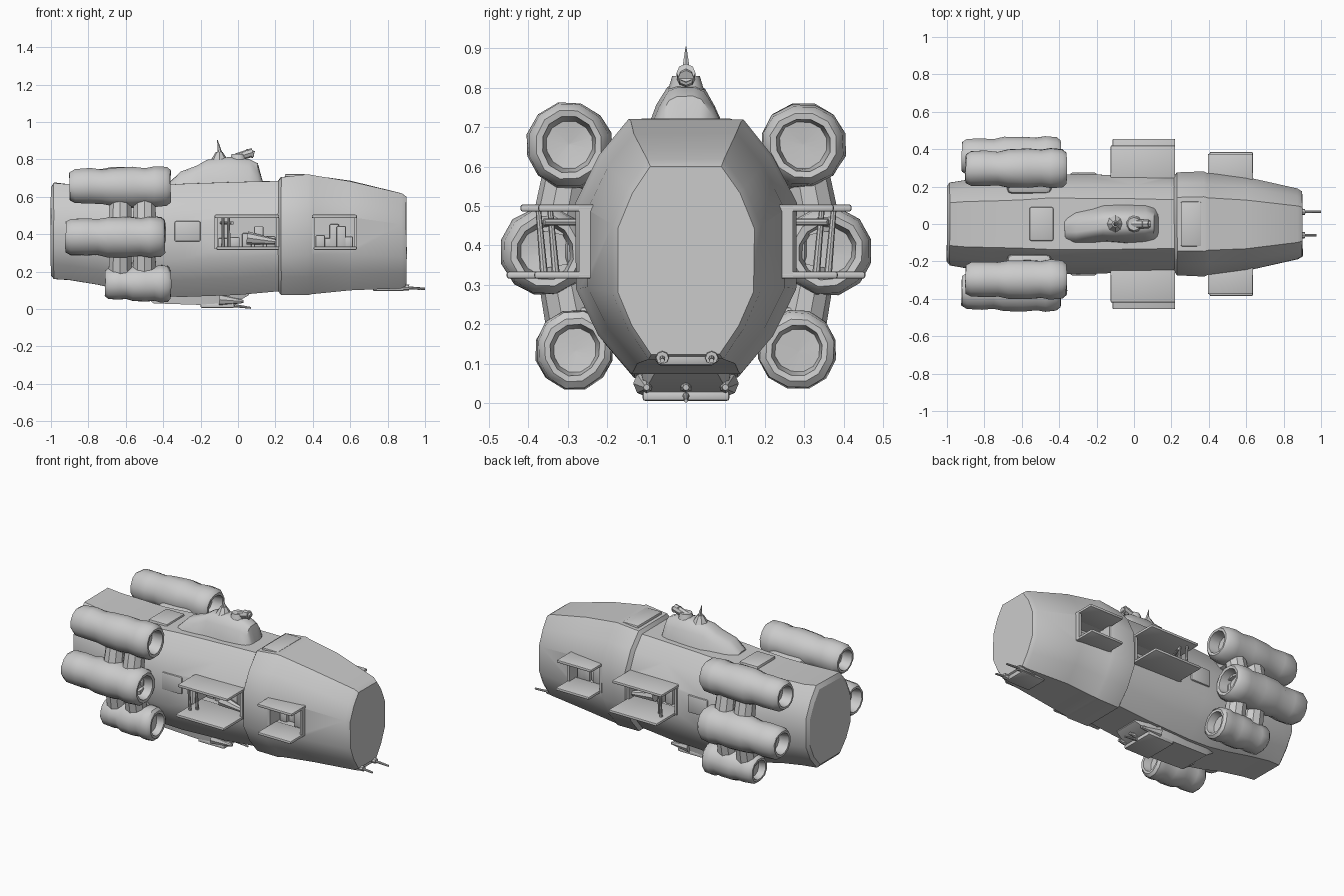
import bpy, bmesh, math, random
from mathutils import Vector, Matrix, noise

if "Cube" in bpy.data.objects:
    bpy.data.objects.remove(bpy.data.objects["Cube"])

random.seed(4)


def finish(name, bm, angle=35):
    bmesh.ops.recalc_face_normals(bm, faces=bm.faces)
    me = bpy.data.meshes.new(name)
    bm.to_mesh(me)
    bm.free()
    ob = bpy.data.objects.new(name, me)
    bpy.context.collection.objects.link(ob)
    smooth(ob, angle)
    return ob


def smooth(ob, angle=35):
    bpy.ops.object.select_all(action='DESELECT')
    bpy.context.view_layer.objects.active = ob
    ob.select_set(True)
    bpy.ops.object.shade_smooth_by_angle(angle=math.radians(angle))


def loft(name, rings, angle=35, lump=0.0):
    """Skin closed rings of points and cap both ends; lump adds slight dents."""
    bm = bmesh.new()
    rows = [[bm.verts.new(Vector(p) + lump * noise.noise_vector(Vector(p) * 9)) for p in r] for r in rings]
    n = len(rows[0])
    for a, b in zip(rows, rows[1:]):
        for i in range(n):
            j = (i + 1) % n
            bm.faces.new((a[i], a[j], b[j], b[i]))
    bm.faces.new(rows[0])
    bm.faces.new(rows[-1])
    return finish(name, bm, angle)


def box(name, lo, hi, bevel=0.0):
    lo, hi = Vector(lo), Vector(hi)
    bm = bmesh.new()
    bmesh.ops.create_cube(bm, size=1, matrix=Matrix.Translation((lo + hi) / 2) @ Matrix.Diagonal((hi - lo).to_4d()))
    if bevel:
        bmesh.ops.bevel(bm, geom=bm.edges[:], offset=bevel, segments=2, affect='EDGES', profile=0.5)
    return finish(name, bm)


def mbox(name, s, lo, hi, bevel=0.0):
    """Box given for the +y side, mirrored when s is -1."""
    y = sorted((s * lo[1], s * hi[1]))
    return box(name, (lo[0], y[0], lo[2]), (hi[0], y[1], hi[2]), bevel)


def rod(name, a, b, r1, r2, n=8):
    a, b = Vector(a), Vector(b)
    m = Matrix.Translation((a + b) / 2) @ (b - a).to_track_quat('Z', 'Y').to_matrix().to_4x4()
    bm = bmesh.new()
    bmesh.ops.create_cone(bm, cap_ends=True, segments=n, radius1=r1, radius2=r2, depth=(b - a).length, matrix=m)
    return finish(name, bm)


def hull_ring(x, w, zb, zt):
    """Octagonal section with slightly bulged chamfers."""
    h = zt - zb
    half = [(.5 * w, zb), (.79 * w, zb + .15 * h), (w, zb + .33 * h),
            (w, zb + .67 * h), (.79 * w, zb + .86 * h), (.52 * w, zt)]
    return [(x, y, z) for y, z in half] + [(x, -y, z) for y, z in reversed(half)]


# Main hull with raised collar and tapered nose
sections = [(-1, .2, .18, .65), (-.985, .22, .16, .675), (-.9, .235, .155, .665), (-.75, .24, .13, .66),
            (-.6, .25, .095, .655), (-.45, .265, .07, .66), (-.3, .265, .065, .67), (0, .26, .075, .68),
            (.215, .252, .095, .685), (.23, .275, .075, .705), (.375, .28, .075, .72), (.395, .27, .08, .715),
            (.6, .25, .1, .685), (.875, .188, .113, .618), (.9, .172, .125, .6)]
hull = loft("hull", [hull_ring(*s) for s in sections], 30, 0.004)

# Bay openings cut into both flanks: x0, x1, upper reach, lower reach
bays = [(-.125, .22, .42, .455), (.395, .635, .375, .385)]
for s in (-1, 1):
    for x0, x1, _, _ in bays:
        cut = mbox("bay_cutter", s, (x0 + .012, .13, .33), (x1 - .012, .5, .488))
        cut.hide_render = True
        mod = hull.modifiers.new("bay", 'BOOLEAN')
        mod.operation, mod.solver, mod.object = 'DIFFERENCE', 'EXACT', cut
        bpy.context.view_layer.objects.active = hull
        bpy.ops.object.modifier_apply(modifier=mod.name)
        bpy.data.objects.remove(cut)
smooth(hull, 30)

for s in (-1, 1):
    for x0, x1, up, low in bays:
        # Horizontal bay doors and frame posts
        mbox("bay_upper_door", s, (x0, .2, .486), (x1, up, .504), .006)
        mbox("bay_lower_door", s, (x0 + .01, .2, .316), (x1, low, .334), .006)
        for x in (x0, x1 - .016):
            mbox("bay_frame_post", s, (x, .22, .32), (x + .016, .272, .5))
        # Machinery inside the bay
        for i in range(5):
            x = x0 + .04 + (x1 - x0 - .09) * i / 4
            mbox("bay_machinery", s, (x - .02, .12, .33),
                 (x + .03, random.uniform(.15, .21), random.uniform(.37, .46)), .006)
    # Docking struts in the main bay
    for x, y in ((-.08, .36), (-.05, .33)):
        rod("bay_strut", (x, s * y, .325), (x, s * (y + .015), .495), .01, .007)
    rod("bay_crane", (-.09, s * .2, .46), (-.03, s * .36, .46), .009, .009)
    rod("bay_craft", (.05, s * .23, .38), (.2, s * .24, .36), .035, .015)


def engine(name, y, z, r, x0, x1):
    """Lumpy open-ended nacelle along x."""
    prof = [(.12, 0.02), (.11, .5), (.0, .6), (.0, .72), (.05, .87), (.2, .9), (.32, .86), (.42, .97),
            (.62, 1), (.75, .94), (.84, 1.02), (.96, .97), (1, .8), (.995, .65), (.87, .56), (.86, .02)]
    rings = []
    for t, k in prof:
        x = x0 + (x1 - x0) * t
        rings.append([(x, y + r * k * math.cos(a), z + r * k * math.sin(a))
                      for a in (math.tau * (i + .5) / 12 for i in range(12))])
    return loft(name, rings, 40, 0.007)


# Six engines, pylons and connecting struts
for s in (-1, 1):
    engine("upper_engine", s * .297, .655, .108, -.9, -.36)
    engine("middle_engine", s * .358, .385, .113, -.92, -.39)
    engine("lower_engine", s * .283, .135, .1, -.71, -.36)
    for z in (.2, .39, .59):
        mbox("engine_pylon", s, (-.68, .16, z - .05), (-.44, .31, z + .05), .03)
    for z0, z1, ya, yb in ((.17, .35, .285, .32), (.43, .62, .33, .295)):
        for x in (-.63, -.5):
            rod("engine_link", (x, s * ya, z0), (x, s * yb, z1), .066, .06, 10)
    # Side hull hatch
    mbox("side_hatch", s, (-.34, .24, .36), (-.2, .275, .47), .01)


def arch(x, yc, w, base, top):
    prof = [(1, 0), (.88, .35), (.66, .68), (.42, .93), (.2, 1)]
    pts = [(w * a, base + (top - base) * b) for a, b in prof]
    return [(x, yc + y, z) for y, z in pts] + [(x, yc - y, z) for y, z in reversed(pts)]


# Dorsal command mound
loft("command_mound", [arch(*a) for a in (
    (-.37, -.03, .07, .64, .67), (-.31, -.02, .09, .64, .735), (-.22, -.01, .1, .64, .765),
    (-.17, 0, .105, .64, .8), (-.05, 0, .11, .64, .81), (.06, 0, .105, .64, .8),
    (.105, 0, .095, .64, .775), (.135, 0, .075, .64, .68))], 45, 0.008)
rod("turret_base", (0, 0, .78), (0, 0, .83), .05, .035, 10)
rod("turret_barrel", (-.01, 0, .81), (.08, 0, .838), .022, .024)
rod("turret_head", (.04, 0, .84), (.085, 0, .825), .018, .02)
rod("mast_base", (-.1, 0, .79), (-.1, 0, .84), .05, .018)
rod("mast", (-.095, 0, .82), (-.11, 0, .905), .016, .001, 6)
# Dorsal plates
box("rear_deck_plate", (-.56, -.09, .64), (-.43, .09, .672), .01)
box("collar_plate", (.25, -.12, .69), (.36, .12, .722), .008)

# Belly keel with sensor fins
loft("keel", [[(x, y * w, z) for y, z in ((-1.1, .1), (-1, b), (1, b), (1.1, .1))]
              for x, w, b in ((-.52, .08, .08), (-.45, .105, .03), (-.2, .11, .022), (-.02, .105, .03), (.06, .08, .075))], 30)
box("belly_plate", (-.2, -.11, .006), (-.02, .11, .03), .006)
for y in (-.1, 0, .1):
    rod("belly_sensor", (-.1, y, .05), (.03, y, .04), .034, .008)
rod("belly_antenna", (-.05, 0, .022), (.07, 0, .006), .01, .005)

# Chin mount and twin guns
box("chin_mount", (.72, -.075, .095), (.89, .075, .14), .012)
for y in (-.06, .065):
    rod("gun_housing", (.8, y, .12), (.915, y, .115), .022, .016)
    rod("gun_barrel", (.89, y, .115), (1.0 if y > 0 else .975, y, .108), .008, .006)
